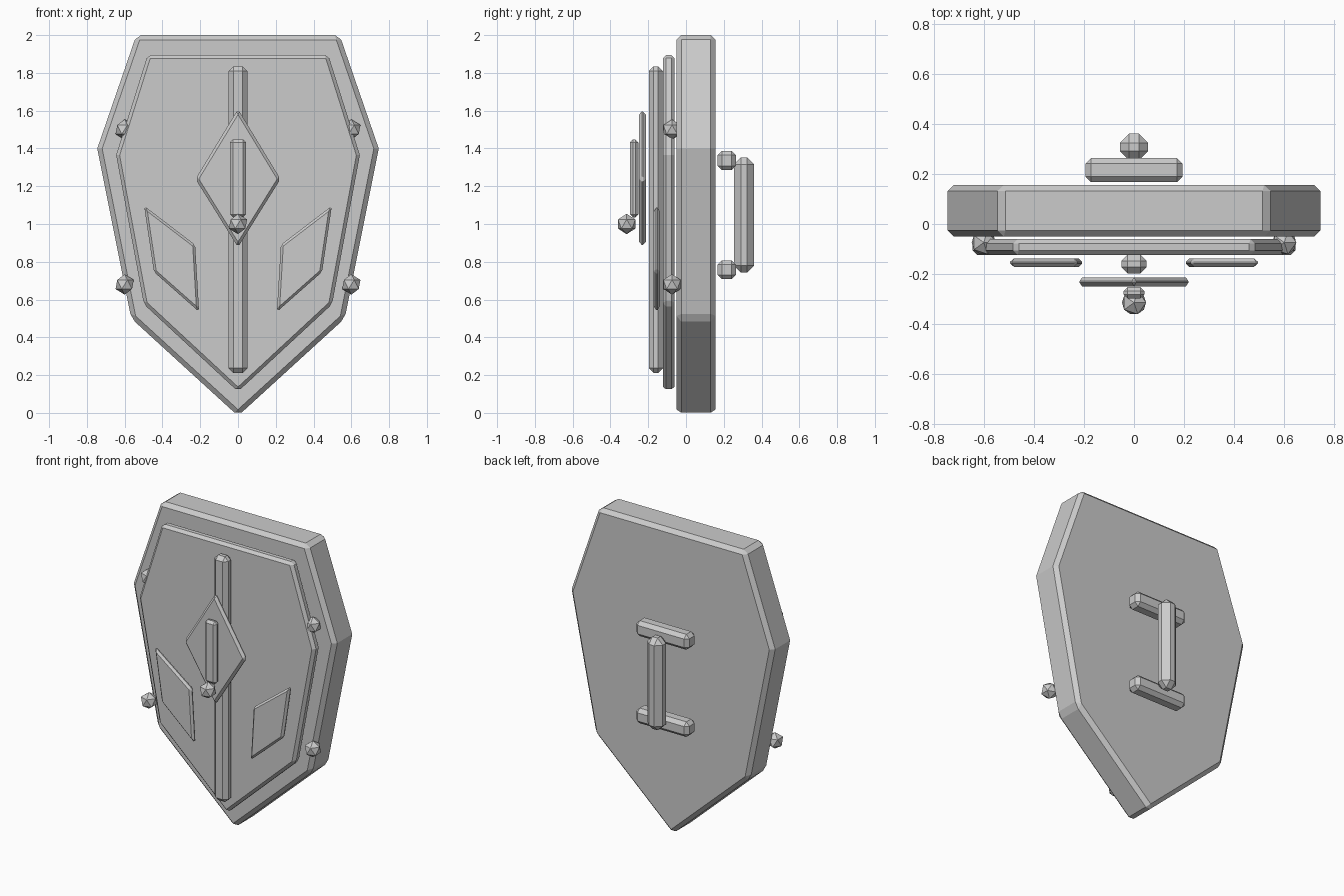
import bpy, bmesh, math

if "Cube" in bpy.data.objects:
    bpy.data.objects.remove(bpy.data.objects["Cube"])


def finish(name, bm, bevel=0.0):
    bmesh.ops.recalc_face_normals(bm, faces=bm.faces[:])
    mesh = bpy.data.meshes.new(name)
    bm.to_mesh(mesh)
    bm.free()
    obj = bpy.data.objects.new(name, mesh)
    bpy.context.collection.objects.link(obj)
    if bevel:
        mod = obj.modifiers.new("Chamfer", 'BEVEL')
        mod.width = bevel
        mod.segments = 1
        mod.limit_method = 'ANGLE'
        mod.angle_limit = math.radians(35)
    return obj


def prism(name, outline, y0, y1, bevel):
    """Extrude an (x, z) outline from y0 to y1 and chamfer it."""
    bm = bmesh.new()
    face = bm.faces.new([bm.verts.new((x, y0, z)) for x, z in outline])
    ext = bmesh.ops.extrude_face_region(bm, geom=[face])
    new = [v for v in ext["geom"] if isinstance(v, bmesh.types.BMVert)]
    bmesh.ops.translate(bm, verts=new, vec=(0, y1 - y0, 0))
    # the extrusion may drop the starting cap, so close any hole
    bmesh.ops.holes_fill(bm, edges=[e for e in bm.edges if e.is_boundary])
    return finish(name, bm, bevel)


def bar(name, half_x, y0, y1, z0, z1, bevel):
    outline = [(-half_x, z0), (half_x, z0), (half_x, z1), (-half_x, z1)]
    return prism(name, outline, y0, y1, bevel)


def stud(name, x, y, z, r=0.054):
    bm = bmesh.new()
    bmesh.ops.create_icosphere(bm, subdivisions=1, radius=r)
    obj = finish(name, bm)
    obj.location = (x, y, z)
    return obj


def symmetric(right):
    """Right half outline from top corner down to the tip, mirrored in x."""
    return right + [(-x, z) for x, z in reversed(right) if x > 0]


# Shield body and raised front plate
prism("shield_body", symmetric([(0.538, 2.0), (0.745, 1.4), (0.565, 0.5), (0, -0.016)]),
      -0.05, 0.156, 0.025)
prism("front_plate", symmetric([(0.478, 1.895), (0.645, 1.365), (0.498, 0.575), (0, 0.113)]),
      -0.123, -0.06, 0.018)

# Central ridge, diamond and its small inlay bar
bar("center_ridge", 0.05, -0.197, -0.122, 0.212, 1.835, 0.025)
prism("diamond_emblem", symmetric([(0, 1.608), (0.225, 1.238), (0, 0.877)]),
      -0.249, -0.213, 0.015)
bar("emblem_bar", 0.042, -0.297, -0.252, 1.035, 1.448, 0.016)
stud("emblem_gem", 0, -0.314, 1.0)

# Side panels and rim studs, mirrored
for side, s in (("left", -1), ("right", 1)):
    panel = [(0.497, 1.096), (0.227, 0.89), (0.206, 0.535), (0.445, 0.746)]
    prism(side + "_panel", [(s * x, z) for x, z in panel], -0.171, -0.138, 0.013)
    for level, z in (("upper", 1.5), ("lower", 0.68)):
        stud(f"{side}_{level}_stud", s * 0.6, -0.074, z)

# Rear handle: two mounts and a vertical grip
bar("upper_handle_mount", 0.194, 0.167, 0.264, 1.285, 1.387, 0.023)
bar("lower_handle_mount", 0.194, 0.167, 0.264, 0.708, 0.808, 0.023)
bar("handle_grip", 0.056, 0.254, 0.361, 0.743, 1.353, 0.037)
